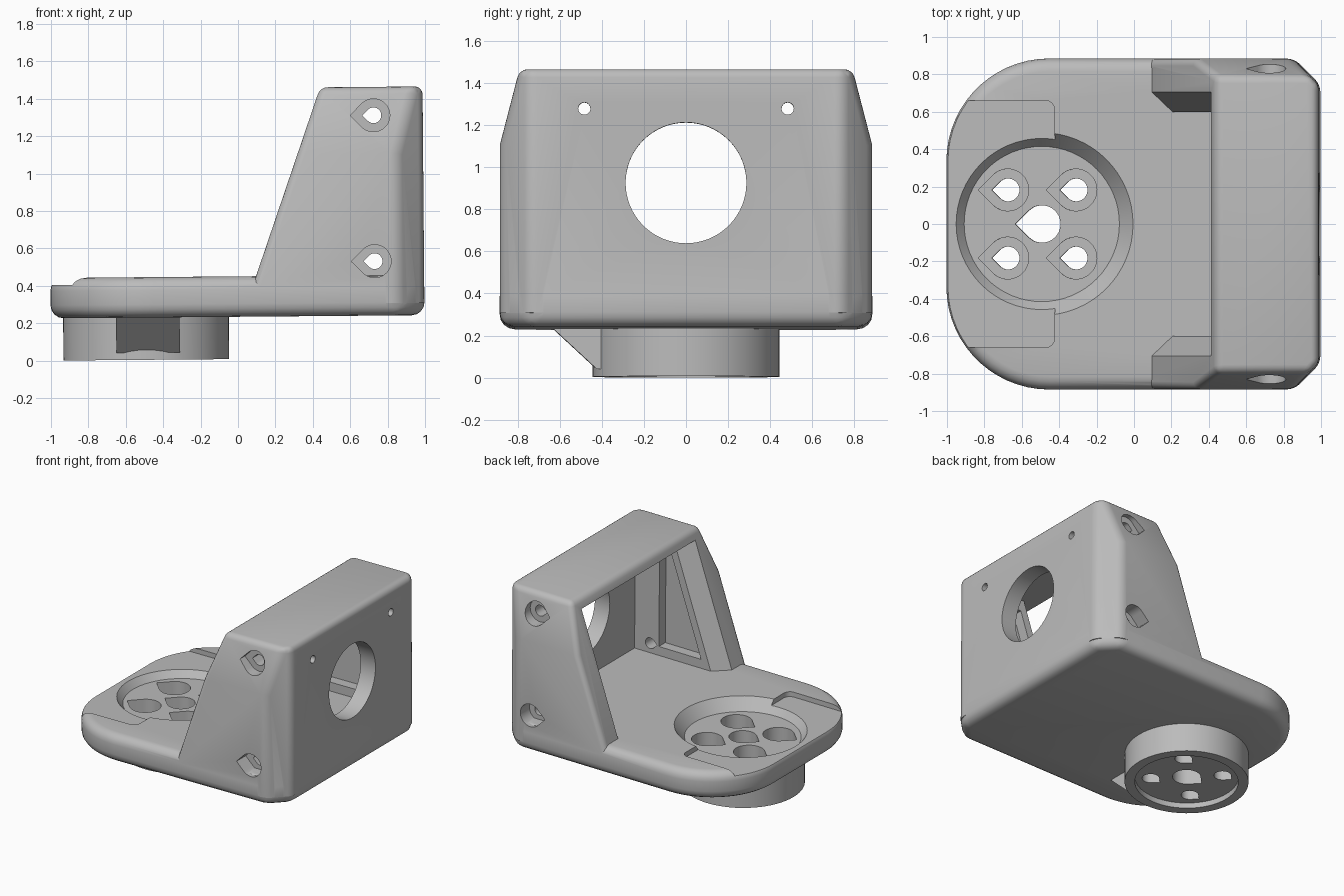
import bpy, bmesh, math
from mathutils import Vector, Matrix

if "Cube" in bpy.data.objects:
    bpy.data.objects.remove(bpy.data.objects["Cube"], do_unlink=True)

grey = bpy.data.materials.new("plain_grey")
grey.use_nodes = True
colour = (0.5, 0.5, 0.5, 1)
grey.diffuse_color = colour
grey.node_tree.nodes["Principled BSDF"].inputs["Base Color"].default_value = colour


def to_object(name, bm):
    bmesh.ops.recalc_face_normals(bm, faces=bm.faces)
    mesh = bpy.data.meshes.new(name)
    bm.to_mesh(mesh)
    bm.free()
    mesh.materials.append(grey)
    obj = bpy.data.objects.new(name, mesh)
    bpy.context.collection.objects.link(obj)
    return obj


def loft(lower, upper):
    """Closed solid between two loops with equal point counts."""
    bm = bmesh.new()
    a = [bm.verts.new(p) for p in lower]
    b = [bm.verts.new(p) for p in upper]
    bm.faces.new(a)
    bm.faces.new(b)
    for i in range(len(a)):
        j = (i + 1) % len(a)
        bm.faces.new((a[i], a[j], b[j], b[i]))
    bmesh.ops.recalc_face_normals(bm, faces=bm.faces)
    return bm


def prism(points, axis, lo, hi):
    """Extrude a flat outline along x, y or z."""
    place = {"x": lambda u, v, w: (w, u, v),
             "y": lambda u, v, w: (u, w, v),
             "z": lambda u, v, w: (u, v, w)}[axis]
    return loft([place(u, v, lo) for u, v in points],
                [place(u, v, hi) for u, v in points])


def rect(u0, u1, v0, v1):
    return [(u0, v0), (u1, v0), (u1, v1), (u0, v1)]


def circle(u, v, r, n=64):
    return [(u + r * math.cos(math.tau * i / n), v + r * math.sin(math.tau * i / n))
            for i in range(n)]


def teardrop(u, v, r, n=30):
    """Round hole with a pointed end toward -x."""
    angles = [math.radians(-135 + 270 * i / n) for i in range(n + 1)]
    return [(u + r * math.cos(a), v + r * math.sin(a)) for a in angles] + [(u - r * math.sqrt(2), v)]


def soften(bm, width, test=lambda e: True, segments=4):
    edges = [e for e in bm.edges if e.calc_face_angle(0) > math.radians(30) and test(e)]
    bmesh.ops.bevel(bm, geom=edges, offset=width, segments=segments, profile=0.5,
                    affect="EDGES", clamp_overlap=True)


def combine(target, bm, operation="DIFFERENCE"):
    tool = to_object("cutter", bm)
    tool.hide_render = True
    mod = target.modifiers.new("combine", "BOOLEAN")
    mod.operation = operation
    mod.solver = "EXACT"
    mod.object = tool
    bpy.context.view_layer.objects.active = target
    bpy.ops.object.modifier_apply(modifier=mod.name)
    bpy.data.objects.remove(tool, do_unlink=True)


BOTTOM, TOP, ROOF = 0.234, 0.45, 1.457
SIDE, CORNER = 0.885, 0.55
slope = lambda z: 0.1 + (z - TOP) * 0.349

# Base plate: round at the free end, chamfered at the upright end
half = [(CORNER - 1 - CORNER * math.cos(math.radians(a)),
         SIDE - CORNER + CORNER * math.sin(math.radians(a))) for a in range(0, 91, 6)]
half += [(0.86, SIDE), (1, SIDE - 0.14)]
plate = prism(half + [(x, -y) for x, y in reversed(half)], "z", BOTTOM, TOP)
soften(plate, 0.07)
bracket = to_object("bracket", plate)

# Upright: sloped solid with tapered sides and chamfered corners
W = SIDE - 0.001
block = prism([(slope(0.3), 0.3), (0.999, 0.3), (0.999, ROOF), (slope(ROOF), ROOF)], "y", -W, W)


def slice_off(bm, point, normal):
    cut = bmesh.ops.bisect_plane(bm, geom=bm.verts[:] + bm.edges[:] + bm.faces[:],
                                 plane_co=point, plane_no=normal, clear_outer=True)
    rim = [g for g in cut["geom_cut"] if isinstance(g, bmesh.types.BMEdge)]
    bmesh.ops.edgeloop_fill(bm, edges=rim)
    bmesh.ops.recalc_face_normals(bm, faces=bm.faces)


for s in (-1, 1):
    slice_off(block, Vector((0, s * W, 1.1)), Vector((0, s, 0.26)))
    slice_off(block, Vector((0.86, s * W, 0)), Vector((1, s, 0)))
soften(block, 0.065, lambda e: max(v.co.z for v in e.verts) > 0.31)
upright = to_object("upright", block)

# Open cavity between the side walls
combine(upright, prism(rect(-0.5, 0.87, 0.4, 1.38), "y", -0.6, 0.6))
for s in (-1, 1):
    # Slanted inner edge of each wall
    def wedge(z):
        x = slope(z)
        return [(x - 0.1, s * 0.8, z), (x + 0.12, s * 0.59, z), (x - 0.1, s * 0.59, z)]
    combine(upright, loft(wedge(0.4), wedge(1.38)))
    # Shallow recess in each wall
    recess = [(slope(z) + 0.17, z) for z in (0.52, 1.29)]
    combine(upright, prism([(0.66, 0.52), recess[0], recess[1], (0.66, 1.29)], "y",
                           *sorted((s * 0.5, s * 0.68))))
    # Counterbored screw holes in each wall
    for z in (0.525, 1.305):
        combine(upright, prism(teardrop(0.735, z, 0.088), "y", *sorted((s * 0.77, s * 1.1))))
        combine(upright, prism(teardrop(0.735, z, 0.042), "y", *sorted((s * 0.5, s * 1.1))))
    # Small holes in the back panel
    combine(upright, prism(circle(s * 0.483, 1.27, 0.029, 24), "x", 0.7, 1.2))
# Large round opening
combine(upright, prism(circle(0, 0.917, 0.287), "x", 0.7, 1.2))

body = bmesh.new()
body.from_mesh(upright.data)
bpy.data.objects.remove(upright, do_unlink=True)
combine(bracket, body, "UNION")

# Round boss with a sloped rib underneath
CX = -0.49
combine(bracket, prism(circle(CX, 0, 0.443), "z", 0.008, 0.3), "UNION")
combine(bracket, prism([(-0.63, 0.235), (-0.425, 0.045), (-0.3, 0.045), (-0.3, 0.26), (-0.63, 0.26)],
                       "x", -0.65, -0.31), "UNION")
combine(bracket, prism(circle(CX, 0, 0.37), "z", -0.1, 0.05))

# Shallow step at the free end, with rounded corners
step = prism(rect(-1.2, -0.42, -0.66, 0.66), "z", 0.412, 0.6)
soften(step, 0.05, lambda e: all(v.co.x > -1 for v in e.verts)
       and abs(e.verts[0].co.z - e.verts[1].co.z) > 0.1)
combine(bracket, step)

# Dished seat with sloping rim
ring = lambda r, z: [(x, y, z) for x, y in circle(CX, 0, r)]
combine(bracket, loft(ring(0.415, 0.36), ring(0.505, 0.47)))

# Centre hole and four counterbored holes
combine(bracket, prism(teardrop(CX, 0, 0.1), "z", -0.1, 0.6))
for sx in (-1, 1):
    for sy in (-1, 1):
        x, y = CX + sx * 0.182, sy * 0.182
        combine(bracket, prism(teardrop(x, y, 0.112), "z", 0.2, 0.6))
        combine(bracket, prism(teardrop(x, y, 0.061), "z", -0.1, 0.6))

# Slight lean of the whole bracket, then shading
bracket.data.transform(Matrix.Rotation(-0.0085, 4, "Y"))
bracket.select_set(True)
bpy.context.view_layer.objects.active = bracket
bpy.ops.object.shade_smooth_by_angle(angle=math.radians(30))
